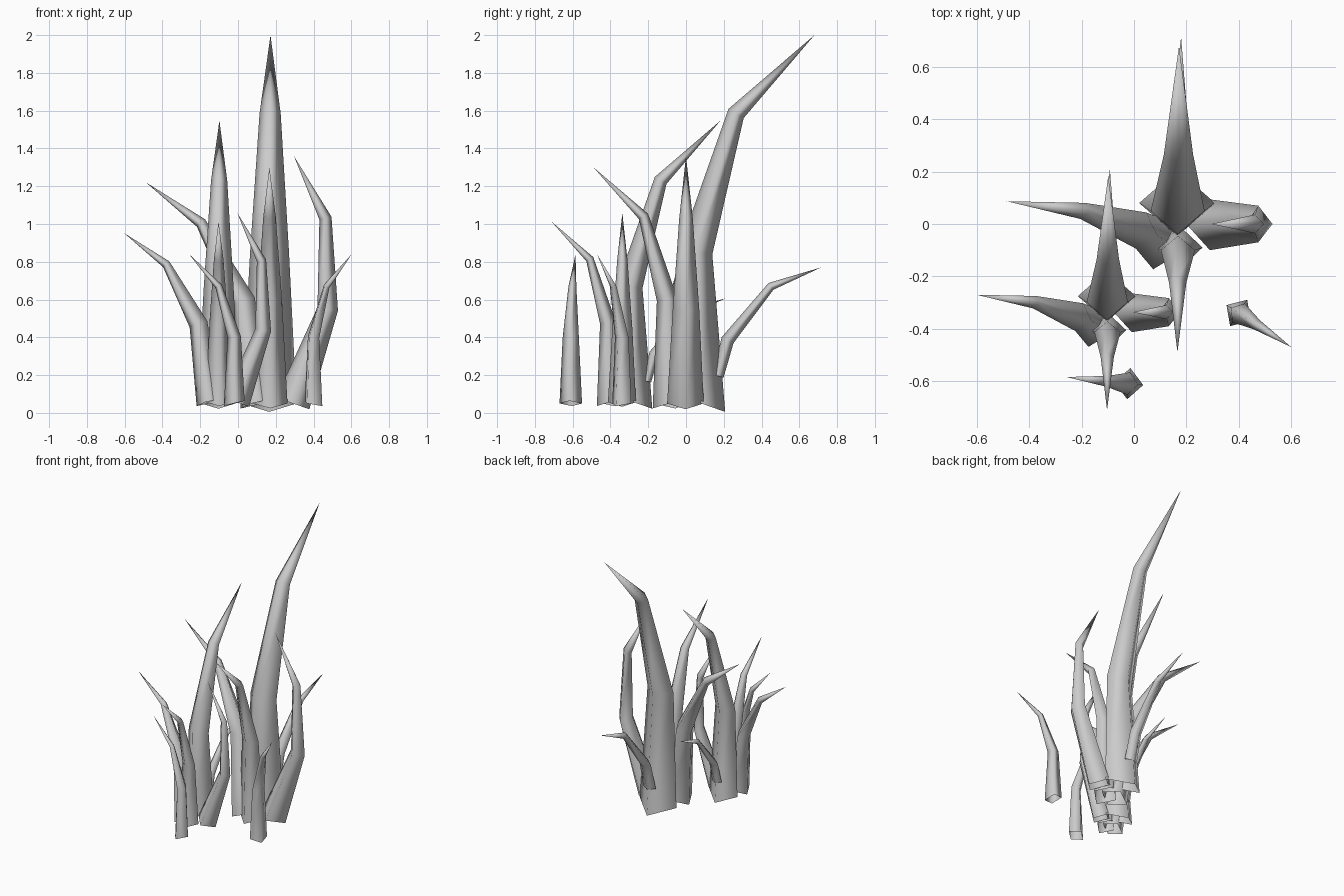
import bpy, math
from mathutils import Vector

if "Cube" in bpy.data.objects:
    bpy.data.objects.remove(bpy.data.objects["Cube"])


def blade(name, path, heading, tilt=0.3, scale=1.0, shift=(0, 0, 0)):
    """Four-sided tapering blade; path rows: x, y, z, half depth, half width.
    The last row is the tip."""
    pts = [Vector(p[:3]) for p in path]
    out = Vector((math.cos(heading), math.sin(heading), 0))
    verts, faces = [], []
    for i, row in enumerate(path[:-1]):
        if i == 0:
            tangent = out * tilt + Vector((0, 0, 1))
        else:
            tangent = (pts[i] - pts[i - 1]).normalized() + (pts[i + 1] - pts[i]).normalized()
        tangent.normalize()
        # direction of the blade as seen in the vertical plane of its heading
        t = Vector((out.x * tangent.dot(out), out.y * tangent.dot(out), tangent.z)).normalized()
        side = Vector((-out.y, out.x, 0))
        depth = side.cross(t)
        for d in (depth * row[3], side * row[4], -depth * row[3], -side * row[4]):
            verts.append((pts[i] + d) * scale + Vector(shift))
    verts.append(pts[-1] * scale + Vector(shift))
    tip, n = len(verts) - 1, len(path) - 1
    for i in range(n):
        for k in range(4):
            a, b = i * 4 + k, i * 4 + (k + 1) % 4
            faces.append((a, b, tip) if i == n - 1 else (a, b, b + 4, a + 4))
    mesh = bpy.data.meshes.new(name)
    mesh.from_pydata(verts, [], faces)
    mesh.polygons.foreach_set("use_smooth", [True] * len(faces))
    mesh.update()
    ob = bpy.data.objects.new(name, mesh)
    bpy.context.collection.objects.link(ob)


# One tuft: tall centre blade with four blades around it
TUFT = {
    "tall_blade": (90, 0.35, [(0.165, 0.08, 0.05, 0.135, 0.145), (0.167, 0.05, 0.85, 0.09, 0.103),
                              (0.17, 0.265, 1.585, 0.047, 0.056), (0.172, 0.68, 2.0)]),
    "back_blade": (90, 0.3, [(0.17, 0.17, 0.195, 0.03, 0.05), (0.17, 0.22, 0.385, 0.035, 0.045),
                             (0.175, 0.45, 0.67, 0.022, 0.026), (0.18, 0.715, 0.77)]),
    "left_blade": (164, 0.3, [(0.10, -0.08, 0.05, 0.093, 0.097), (0.027, -0.025, 0.59, 0.067, 0.072),
                              (-0.196, 0.05, 1.005, 0.03, 0.032), (-0.487, 0.087, 1.22)]),
    "right_blade": (0, 0.35, [(0.29, -0.003, 0.05, 0.093, 0.097), (0.475, 0.0, 0.55, 0.055, 0.07),
                              (0.463, 0.0, 1.03, 0.033, 0.036), (0.296, 0.0, 1.36)]),
    "front_blade": (-90, 0.3, [(0.17, -0.09, 0.05, 0.09, 0.092), (0.168, -0.10, 0.60, 0.055, 0.065),
                               (0.167, -0.225, 1.04, 0.028, 0.033), (0.166, -0.49, 1.30)]),
}
for prefix, s, shift in (("large", 1.0, (0, 0, 0)), ("small", 0.765, (-0.23, -0.337, 0.018))):
    for name, (ang, tilt, path) in TUFT.items():
        blade(f"{prefix}_{name}", path, math.radians(ang), tilt, s, shift)

# Two loose single blades
for name, cx, cy, ang in (("loose_blade_right", 0.40, -0.34, -33), ("loose_blade_front", -0.02, -0.61, 174)):
    a = math.radians(ang)
    path = [(cx + r * math.cos(a), cy + r * math.sin(a), z, *size) for r, z, *size in
            ((0, 0.05, 0.057, 0.06), (0.0, 0.40, 0.036, 0.043), (0.083, 0.67, 0.019, 0.021), (0.24, 0.84))]
    blade(name, path, a, 0.25)
